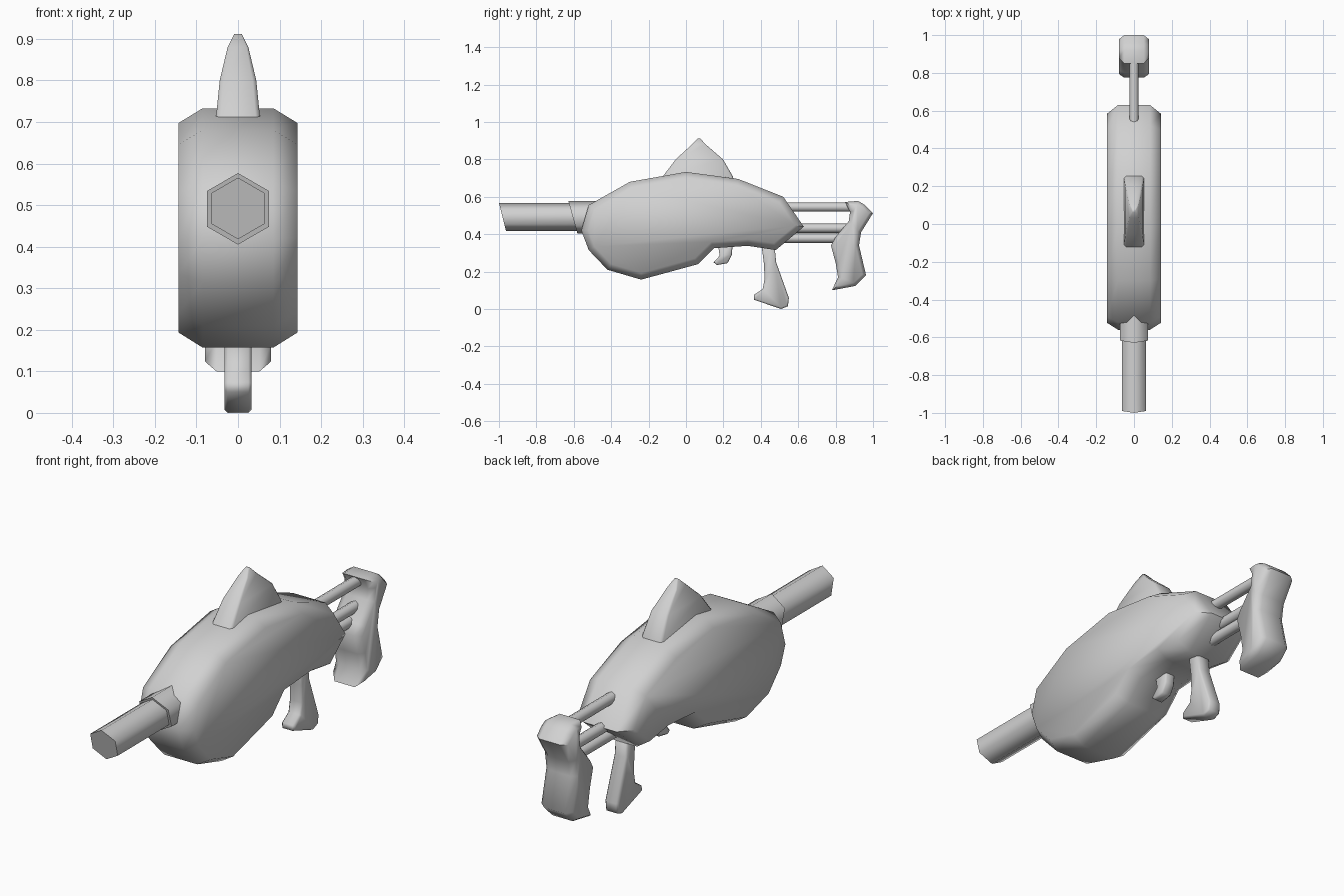
import bpy, bmesh, math
from mathutils import Vector

cube = bpy.data.objects.get("Cube")
if cube:
    bpy.data.objects.remove(cube, do_unlink=True)

grey = bpy.data.materials.new("plain grey")
grey.use_nodes = True
COLOUR = (0.64, 0.64, 0.64, 1)
grey.diffuse_color = COLOUR
grey.node_tree.nodes["Principled BSDF"].inputs["Base Color"].default_value = COLOUR


def loft(name, rings, angle):
    """Skin a list of equal-length point rings and cap both ends."""
    bm = bmesh.new()
    loops = [[bm.verts.new(p) for p in ring] for ring in rings]
    n = len(loops[0])
    for a, b in zip(loops, loops[1:]):
        for i in range(n):
            j = (i + 1) % n
            bm.faces.new((a[i], a[j], b[j], b[i]))
    bm.faces.new(loops[0])
    bm.faces.new(loops[-1])
    bmesh.ops.recalc_face_normals(bm, faces=bm.faces)
    mesh = bpy.data.meshes.new(name)
    bm.to_mesh(mesh)
    bm.free()
    mesh.materials.append(grey)
    obj = bpy.data.objects.new(name, mesh)
    bpy.context.collection.objects.link(obj)
    bpy.ops.object.select_all(action='DESELECT')
    obj.select_set(True)
    bpy.context.view_layer.objects.active = obj
    bpy.ops.object.shade_smooth_by_angle(angle=math.radians(angle))
    return obj


def inset(points, d):
    """Move a clockwise outline inward by d with mitred corners."""
    pts = [Vector(p) for p in points]
    out = []
    for i, p in enumerate(pts):
        e1 = (p - pts[i - 1]).normalized()
        e2 = (pts[(i + 1) % len(pts)] - p).normalized()
        n1, n2 = Vector((e1.y, -e1.x)), Vector((e2.y, -e2.x))
        out.append(p + (n1 + n2) * d / max(1 + n1.dot(n2), 0.4))
    return out


def slab(name, outline, half_width, flat_half, bevel, angle=60):
    """Side outline in (y, z), extruded across x with chamfered rims."""
    small = inset(outline, bevel)
    layers = [(-half_width, small), (-flat_half, outline),
              (flat_half, outline), (half_width, small)]
    return loft(name, [[(x, y, z) for y, z in ring] for x, ring in layers], angle)


def tube(name, y0, y1, z, radius, sides=6, slant=0.0, angle=65):
    """Prism along y with a corner on top; slant rakes the front end."""
    def ring(y, rake):
        pts = []
        for i in range(sides):
            a = 2 * math.pi * i / sides
            dz = radius * math.cos(a)
            pts.append((radius * math.sin(a), y - rake * dz, z + dz))
        return pts
    return loft(name, [ring(y0, slant), ring(y1, 0)], angle)


# Main body
slab("body", [(-0.56, 0.42), (-0.52, 0.556), (-0.30, 0.68), (0, 0.733),
              (0.28, 0.695), (0.52, 0.60), (0.63, 0.44), (0.48, 0.315),
              (0.33, 0.338), (0.15, 0.325), (0.065, 0.24), (-0.24, 0.157),
              (-0.42, 0.21), (-0.52, 0.315)], 0.143, 0.085, 0.035)

# Fin on top: narrowing chamfered rectangles
fin = []
for z, y0, y1, w in [(0.66, -0.155, 0.265, 0.056), (0.71, -0.123, 0.25, 0.053),
                     (0.80, -0.055, 0.198, 0.044), (0.88, 0.032, 0.105, 0.025),
                     (0.912, 0.064, 0.076, 0.009)]:
    c = w * 0.2
    cy = min(c, (y1 - y0) * 0.2)
    fin.append([(-w + c, y0, z), (w - c, y0, z), (w, y0 + cy, z), (w, y1 - cy, z),
                (w - c, y1, z), (-w + c, y1, z), (-w, y1 - cy, z), (-w, y0 + cy, z)])
loft("fin", fin, 50)

# Barrel and its collar
tube("barrel", -0.981, -0.45, 0.492, 0.074, slant=0.25)
tube("barrel_collar", -0.605, -0.45, 0.491, 0.086, slant=0.28)

# Rods joining the body to the shoulder rest
for name, z, y1 in [("upper_rod", 0.545, 0.89), ("middle_rod", 0.432, 0.87),
                    ("lower_rod", 0.378, 0.85)]:
    tube(name, 0.45, y1, z, 0.025, sides=8)

# Shoulder rest
slab("shoulder_rest", [(0.85, 0.572), (0.92, 0.578), (0.957, 0.556), (1.0, 0.513),
                       (0.936, 0.41), (0.925, 0.34), (0.963, 0.18), (0.904, 0.123),
                       (0.78, 0.10), (0.813, 0.17), (0.80, 0.246), (0.775, 0.34),
                       (0.80, 0.385), (0.87, 0.47), (0.877, 0.52)],
     0.08, 0.052, 0.018)

# Hand grip
slab("grip", [(0.40, 0.37), (0.47, 0.37), (0.482, 0.25), (0.55, 0.06),
              (0.545, 0.015), (0.508, 0.0), (0.363, 0.05), (0.363, 0.075),
              (0.41, 0.107), (0.42, 0.16), (0.417, 0.24)],
     0.033, 0.025, 0.008)

# Trigger
slab("trigger", [(0.17, 0.35), (0.25, 0.35), (0.245, 0.29), (0.222, 0.245),
                 (0.165, 0.235), (0.148, 0.25), (0.18, 0.285)],
     0.026, 0.018, 0.007)
